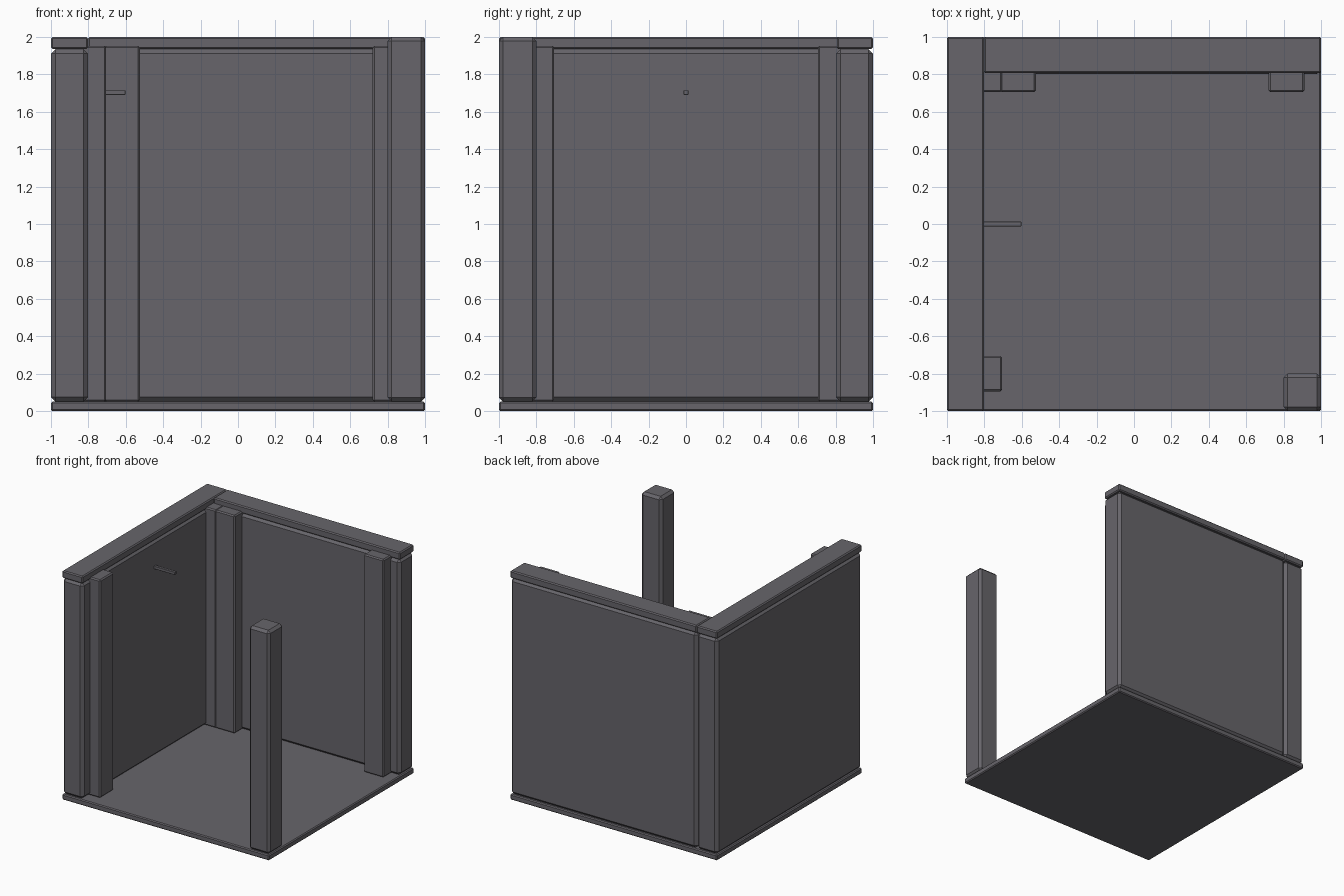
import bpy, bmesh

if "Cube" in bpy.data.objects:
    bpy.data.objects.remove(bpy.data.objects["Cube"])

grey = bpy.data.materials.new("dark grey")
grey.diffuse_color = (0.135, 0.13, 0.145, 1)
grey.use_nodes = True
grey.node_tree.nodes["Principled BSDF"].inputs["Base Color"].default_value = grey.diffuse_color


def block(name, x, y, z, chamfer):
    """Chamfered box spanning the given (min, max) ranges."""
    bm = bmesh.new()
    bmesh.ops.create_cube(bm, size=1)
    for v in bm.verts:
        v.co = [r[0] + (c + 0.5) * (r[1] - r[0]) for c, r in zip(v.co, (x, y, z))]
    bmesh.ops.bevel(bm, geom=bm.edges[:], offset=chamfer, segments=1,
                    affect='EDGES', profile=0.5)
    mesh = bpy.data.meshes.new(name)
    bm.to_mesh(mesh)
    bm.free()
    mesh.materials.append(grey)
    ob = bpy.data.objects.new(name, mesh)
    bpy.context.collection.objects.link(ob)
    return ob


# Floor slab
block("floor", (-1, 1), (-1, 1), (0, 0.05), 0.008)

# Two walls with capping rails
wall_z, cap_z = (0.05, 1.935), (1.935, 2)
block("left_wall", (-1, -0.802), (-1, 1), wall_z, 0.024)
block("back_wall", (-0.802, 1), (0.802, 1), wall_z, 0.024)
block("left_cap_rail", (-1, -0.802), (-1, 1), cap_z, 0.009)
block("back_cap_rail", (-0.802, 1), (0.806, 1), cap_z, 0.009)

# Free-standing corner post
block("corner_post", (0.8, 1), (-1, -0.8), (0.05, 2), 0.022)

# Inner posts against the walls
post_z = (0.05, 1.953)
for name, y in (("front", (-0.895, -0.705)), ("back", (0.705, 0.895))):
    block("left_wall_post_" + name, (-0.895, -0.705), y, post_z, 0.01)
for name, x in (("left", (-0.715, -0.525)), ("right", (0.72, 0.912))):
    block("back_wall_post_" + name, x, (0.705, 0.895), post_z, 0.01)

# Peg on the left wall
block("wall_peg", (-0.81, -0.602), (-0.0125, 0.0125), (1.69, 1.715), 0.002)
